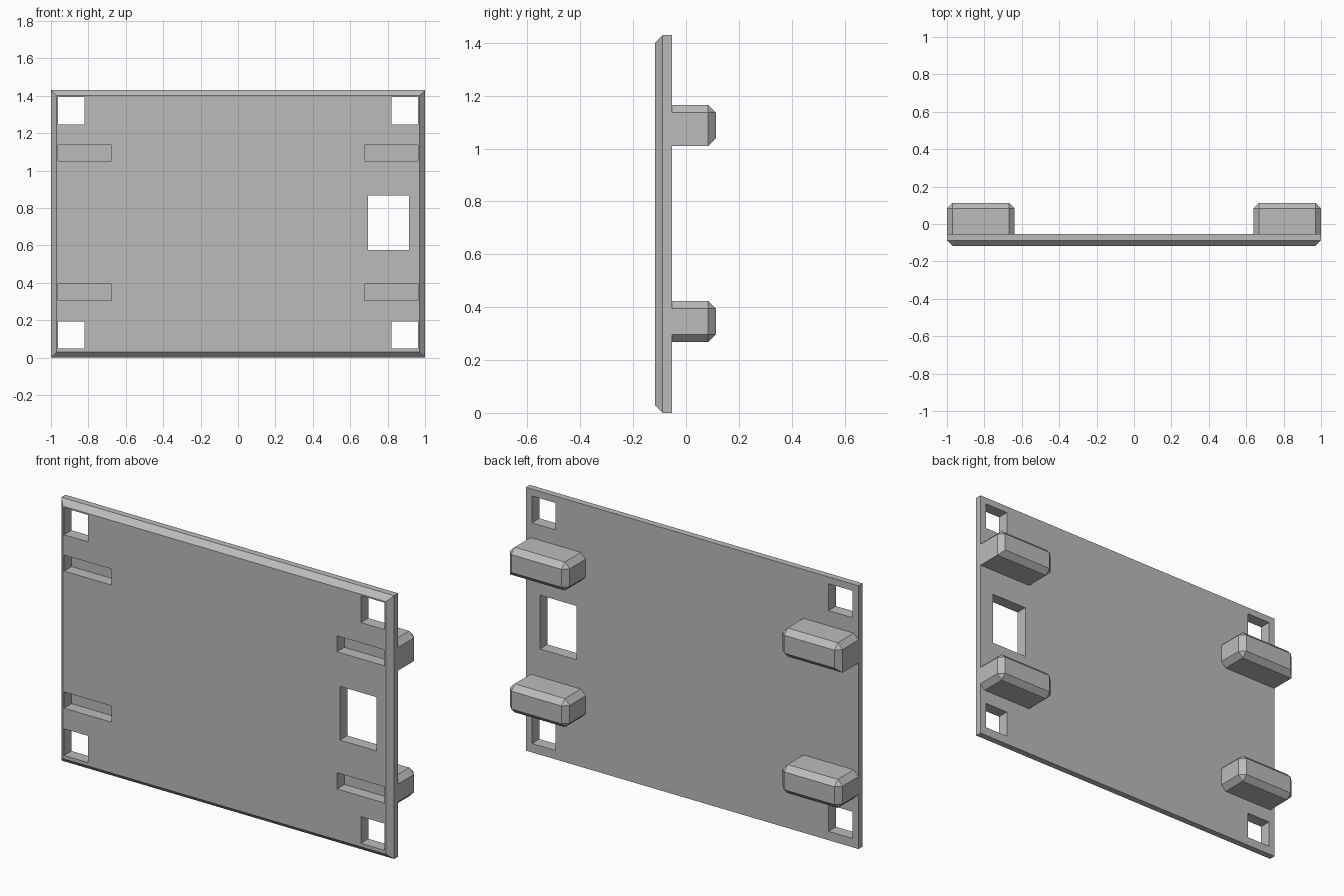
import bpy, bmesh
from mathutils import Vector

cube = bpy.data.objects.get("Cube")
if cube:
    bpy.data.objects.remove(cube, do_unlink=True)

FRONT, BACK, TOP = -0.117, -0.053, 1.43
PEG_BACK, CHAMFER = 0.113, 0.029

grey = bpy.data.materials.new("plain_grey")
grey.use_nodes = True
grey.diffuse_color = (0.5, 0.5, 0.5, 1)
grey.node_tree.nodes["Principled BSDF"].inputs["Base Color"].default_value = grey.diffuse_color


def add_box(bm, lo, hi):
    """Add a box between two opposite corners."""
    lo, hi = Vector(lo), Vector(hi)
    verts = bmesh.ops.create_cube(bm, size=1)["verts"]
    for v in verts:
        v.co = Vector((lo[i] + (v.co[i] + 0.5) * (hi[i] - lo[i]) for i in range(3)))


def chamfer(bm, rule):
    """Chamfer the edges whose midpoint and direction satisfy the rule."""
    edges = []
    for e in bm.edges:
        a, b = e.verts[0].co, e.verts[1].co
        if rule((a + b) / 2, b - a):
            edges.append(e)
    bmesh.ops.bevel(bm, geom=edges, offset=CHAMFER, offset_type='OFFSET',
                    segments=1, profile=0.5, affect='EDGES')


def finish(name, bm):
    bmesh.ops.recalc_face_normals(bm, faces=bm.faces[:])
    mesh = bpy.data.meshes.new(name)
    bm.to_mesh(mesh)
    bm.free()
    mesh.materials.append(grey)
    obj = bpy.data.objects.new(name, mesh)
    bpy.context.collection.objects.link(obj)
    return obj


# Panel with a chamfered front rim
bm = bmesh.new()
add_box(bm, (-1, FRONT, 0), (1, BACK, TOP))
chamfer(bm, lambda mid, d: mid.y < FRONT + 0.001)
panel = finish("panel", bm)

# Openings: corner holes, slots in front of the pegs, one tall window
bm = bmesh.new()
for side in (-1, 1):
    for near, far, low, high in ((0.82, 0.963, 0.048, 0.193), (0.82, 0.963, 1.247, 1.393),
                                 (0.677, 0.963, 0.305, 0.393), (0.677, 0.963, 1.05, 1.137)):
        x0, x1 = sorted((side * near, side * far))
        add_box(bm, (x0, -0.3, low), (x1, 0.1, high))
add_box(bm, (0.695, -0.3, 0.575), (0.915, 0.1, 0.867))
cutter = finish("opening_cutter", bm)
cutter.hide_render = True

# Apply the cut and discard the helper
cut = panel.modifiers.new("openings", 'BOOLEAN')
cut.operation, cut.solver, cut.object = 'DIFFERENCE', 'EXACT', cutter
bpy.context.view_layer.update()
graph = bpy.context.evaluated_depsgraph_get()
panel_mesh = bpy.data.meshes.new_from_object(panel.evaluated_get(graph))
panel.modifiers.clear()
panel.data = panel_mesh
bpy.data.objects.remove(cutter, do_unlink=True)

# Four pegs on the back; their front faces close the slots
for side, side_name in ((1, "left"), (-1, "right")):
    for low, level in ((0.268, "lower"), (1.01, "upper")):
        bm = bmesh.new()
        x0, x1 = sorted((side * 0.64, side * 1.0))
        add_box(bm, (x0, BACK, low), (x1, PEG_BACK, low + 0.155))

        def peg_edges(mid, d):
            if mid.y < BACK + 0.001:
                return False
            # the upper pegs keep a sharp lower corner at the outer end
            sharp = (level == "upper" and abs(d.y) > 0.01
                     and mid.z < low + 0.01 and abs(mid.x) > 0.9)
            return not sharp

        chamfer(bm, peg_edges)
        finish(f"{level}_{side_name}_peg", bm)
